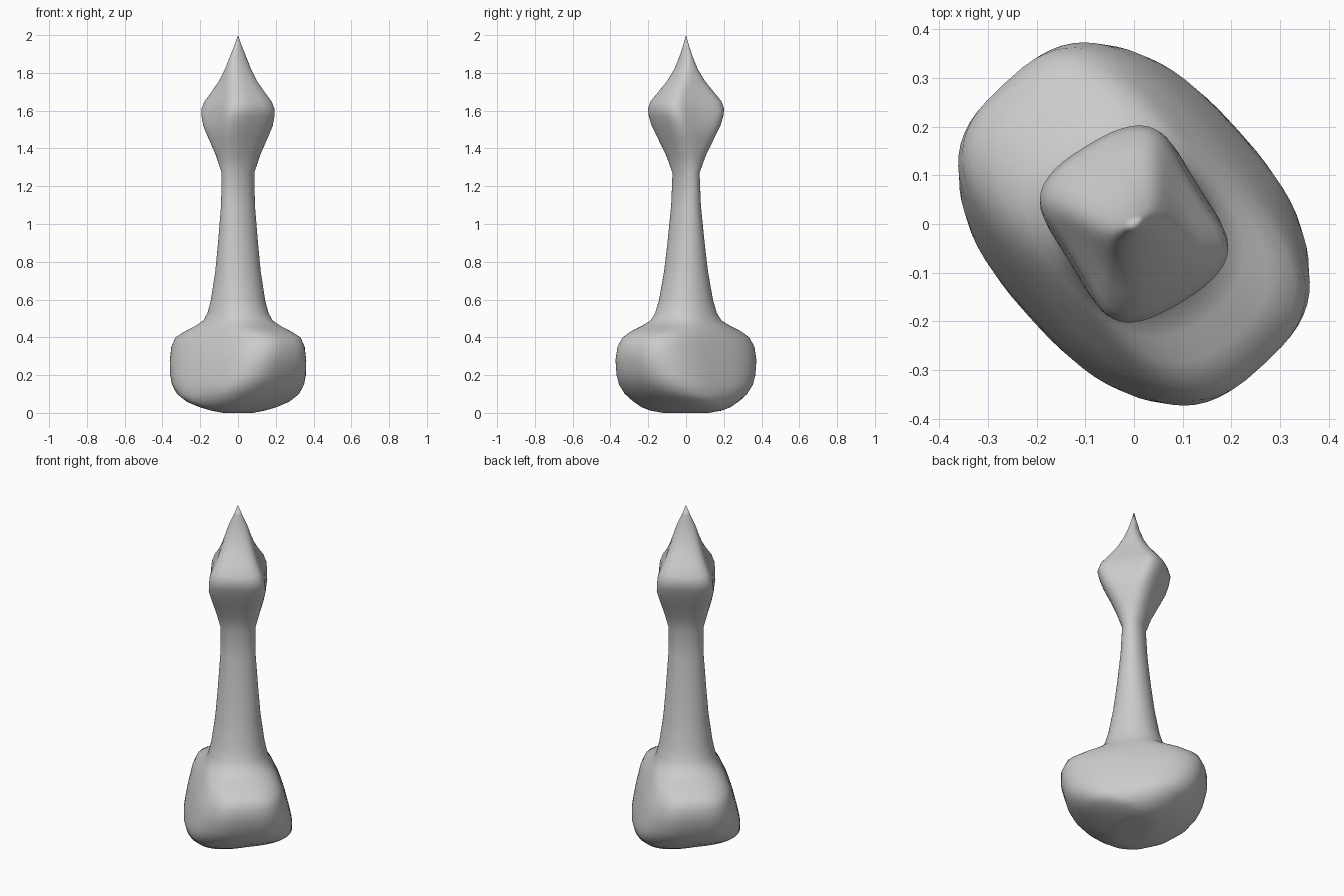
import bpy
import bmesh
from math import sin, cos, pi, radians

cube = bpy.data.objects.get("Cube")
if cube:
    bpy.data.objects.remove(cube, do_unlink=True)

SEGMENTS = 64

# Half-sizes of each horizontal section: height, across the blade, along the blade
base = [(0, .06, .13), (.012, .115, .2), (.03, .17, .245), (.06, .235, .275),
        (.1, .295, .288), (.15, .342, .285), (.2, .37, .275), (.28, .392, .256),
        (.35, .393, .235), (.4, .37, .213), (.435, .31, .197), (.46, .245, .184)]
stem = [(.49, .19, .168), (.53, .163, .156), (.6, .14, .142), (.75, .112, .122),
        (.9, .092, .11), (1.1, .07, .096), (1.27, .06, .095)]
head = [(1.36, .09, .122), (1.45, .128, .162), (1.52, .16, .19), (1.57, .178, .195),
        (1.61, .188, .189), (1.65, .176, .171), (1.7, .138, .138), (1.76, .09, .102),
        (1.82, .055, .073), (1.88, .031, .05), (1.94, .015, .023)]

# Twist in degrees, squareness and side hollow of the section, by height
TWIST = [(0, 20), (.03, 14), (.06, 5), (.1, -3), (.3, -3), (.4, -1), (.6, -12), (2, -14)]
SQUARE = [(0, 2.1), (.06, 2.6), (.12, 3), (.4, 3), (.5, 2.1), (1.27, 2),
          (1.5, 2.7), (1.64, 2.7), (1.9, 2)]
HOLLOW = [(0, 0), (1.33, 0), (1.57, .24), (1.7, .22), (1.85, 0), (2, 0)]


def lookup(keys, z):
    """Linear value of a key list at height z."""
    for (z0, v0), (z1, v1) in zip(keys, keys[1:]):
        if z <= z1:
            return v0 + (v1 - v0) * (z - z0) / (z1 - z0)
    return keys[-1][1]


def power(value, exponent):
    return abs(value) ** exponent * (1 if value >= 0 else -1)


def section(z, across, along):
    """Twisted superellipse ring, with hollowed narrow sides on the head."""
    turn = radians(45 + lookup(TWIST, z))
    exponent = 2 / lookup(SQUARE, z)
    hollow = lookup(HOLLOW, z)
    ring = []
    for i in range(SEGMENTS):
        t = 2 * pi * i / SEGMENTS
        p = along * power(cos(t), exponent) * (1 - hollow * cos(t) ** 4)
        q = across * power(sin(t), exponent)
        ring.append((p * cos(turn) - q * sin(turn),
                     p * sin(turn) + q * cos(turn), z))
    return ring


# Loft the whole body as one skin
bm = bmesh.new()
rings = [[bm.verts.new(co) for co in section(*row)] for row in base + stem + head]
for low, high in zip(rings, rings[1:]):
    for i in range(SEGMENTS):
        j = (i + 1) % SEGMENTS
        bm.faces.new((low[i], low[j], high[j], high[i]))

# Slightly dished underside and pointed tip
under = bm.verts.new((0, 0, .015))
tip = bm.verts.new((0, 0, 2))
for i in range(SEGMENTS):
    j = (i + 1) % SEGMENTS
    bm.faces.new((rings[0][j], rings[0][i], under))
    bm.faces.new((rings[-1][i], rings[-1][j], tip))
bmesh.ops.recalc_face_normals(bm, faces=bm.faces)

mesh = bpy.data.meshes.new("twisted_body")
bm.to_mesh(mesh)
bm.free()
body = bpy.data.objects.new("twisted_body", mesh)
bpy.context.collection.objects.link(body)

# Plain grey material
grey = bpy.data.materials.new("light_grey")
grey.use_nodes = True
colour = (.6, .6, .6, 1)
grey.diffuse_color = colour
grey.node_tree.nodes["Principled BSDF"].inputs["Base Color"].default_value = colour
mesh.materials.append(grey)

# Smooth shading with sharp creases kept
bpy.ops.object.select_all(action='DESELECT')
body.select_set(True)
bpy.context.view_layer.objects.active = body
bpy.ops.object.shade_smooth_by_angle(angle=radians(50))
